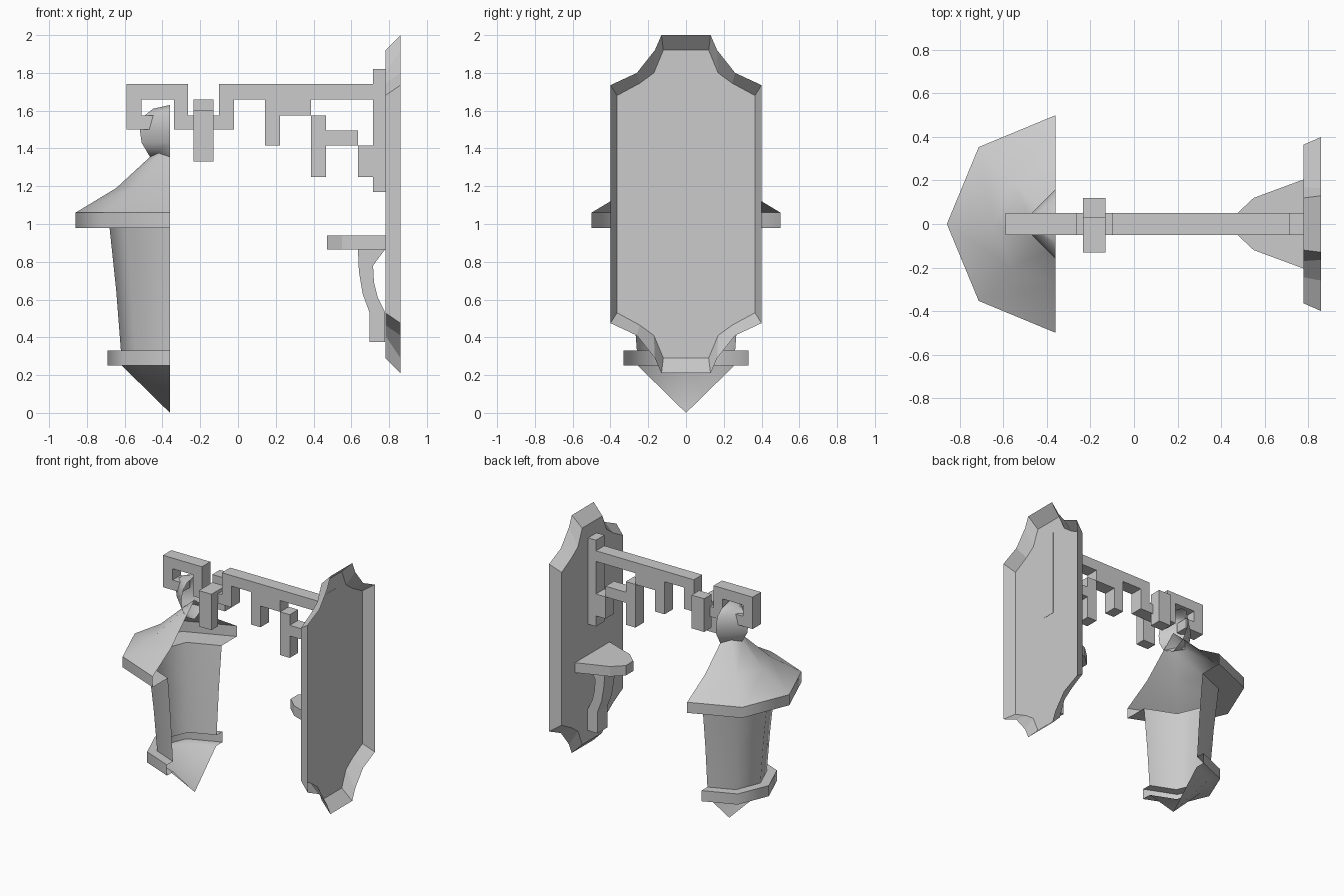
import bpy, bmesh, math

cube = bpy.data.objects.get("Cube")
if cube:
    bpy.data.objects.remove(cube, do_unlink=True)

stone = bpy.data.materials.new("light_grey")
stone.use_nodes = True
grey = (0.6, 0.6, 0.6, 1)
stone.diffuse_color = grey
stone.node_tree.nodes["Principled BSDF"].inputs["Base Color"].default_value = grey


def finish(name, bm, angle=None):
    mesh = bpy.data.meshes.new(name)
    bm.to_mesh(mesh)
    bm.free()
    mesh.materials.append(stone)
    obj = bpy.data.objects.new(name, mesh)
    bpy.context.collection.objects.link(obj)
    if angle:
        bpy.ops.object.select_all(action='DESELECT')
        obj.select_set(True)
        bpy.context.view_layer.objects.active = obj
        bpy.ops.object.shade_smooth_by_angle(angle=math.radians(angle))
    return obj


def prism(name, outline, place, low, high, angle=None):
    """Extrude an outline; place(a, b, depth) gives each 3D point."""
    bm = bmesh.new()
    rings = [[bm.verts.new(place(a, b, d)) for a, b in outline] for d in (low, high)]
    for ring in rings:
        bm.faces.new(ring)
    n = len(outline)
    for i in range(n):
        j = (i + 1) % n
        bm.faces.new((rings[0][i], rings[0][j], rings[1][j], rings[1][i]))
    bmesh.ops.recalc_face_normals(bm, faces=bm.faces)
    return finish(name, bm, angle)


def side(x, z, y):
    return (x, y, z)


def flat(x, y, z):
    return (x, y, z)


def across(y, z, x):
    return (x, y, z)


def half_turn(name, profile, steps, angle):
    """Open half shell turned about the upright axis of the lantern."""
    bm = bmesh.new()
    rows = []
    for r, z in profile:
        if r == 0:
            rows.append([bm.verts.new((-0.36, 0, z))] * (steps + 1))
        else:
            turns = [math.pi * (0.5 + i / steps) for i in range(steps + 1)]
            rows.append([bm.verts.new((-0.36 + r * math.cos(t), r * math.sin(t), z)) for t in turns])
    for low, high in zip(rows, rows[1:]):
        for i in range(steps):
            quad = (low[i], low[i + 1], high[i + 1], high[i])
            bm.faces.new(list(dict.fromkeys(quad)))
    return finish(name, bm, angle)


# Lantern: pointed base, ring, tapered body, brim and roof
half_turn("lantern_shell", [
    (0, 0), (0.255, 0.25), (0.33, 0.25), (0.33, 0.33), (0.26, 0.33), (0.285, 0.65),
    (0.32, 0.98), (0.5, 0.98), (0.5, 1.06), (0.285, 1.19), (0.106, 1.355), (0, 1.45)], 4, 50)

# Four-sided finial
half_turn("lantern_finial", [
    (0, 1.3), (0.106, 1.355), (0.15, 1.43), (0.16, 1.5), (0.14, 1.57),
    (0.09, 1.61), (0, 1.63)], 2, 50)

# Wall plate: open-backed dish with scooped corners
def plate_loop(corner):
    mid = 1.105
    top = corner + [(-y, z) for y, z in reversed(corner)]
    return top + [(-y, 2 * mid - z) for y, z in top]


rim = plate_loop([(0.4, 1.735), (0.26, 1.80), (0.165, 1.92), (0.13, 2.0)])
face = plate_loop([(0.365, 1.68), (0.245, 1.745), (0.17, 1.80), (0.12, 1.92)])
bm = bmesh.new()
front = [bm.verts.new((0.78, y, z)) for y, z in face]
back = [bm.verts.new((0.86, y, z)) for y, z in rim]
bm.faces.new(reversed(front))
for i in range(len(front)):
    j = (i + 1) % len(front)
    bm.faces.new((front[i], front[j], back[j], back[i]))
finish("wall_plate", bm)

# Fretwork bracket: long arm ending in a hooked key
arm = [(-0.10, 1.74), (0.715, 1.74), (0.715, 1.82), (0.782, 1.82), (0.782, 1.17),
       (0.715, 1.17), (0.715, 1.25), (0.635, 1.25), (0.635, 1.415), (0.715, 1.415),
       (0.715, 1.66), (0.386, 1.66), (0.386, 1.575), (0.222, 1.575), (0.222, 1.415),
       (0.143, 1.415), (0.143, 1.66), (-0.02, 1.66), (-0.02, 1.5), (-0.34, 1.5),
       (-0.34, 1.66), (-0.51, 1.66), (-0.51, 1.575), (-0.435, 1.575), (-0.435, 1.5),
       (-0.59, 1.5), (-0.59, 1.74), (-0.265, 1.74), (-0.265, 1.575), (-0.10, 1.575)]
prism("bracket_arm", arm, side, -0.05, 0.05)
prism("bracket_tooth", [(0.386, 1.575), (0.466, 1.575), (0.466, 1.495), (0.635, 1.495),
                        (0.635, 1.415), (0.466, 1.415), (0.466, 1.25), (0.386, 1.25)],
      side, -0.05, 0.05)

# Link hooked over the bracket
prism("bracket_link", [(-0.13, 1.33), (-0.05, 1.33), (-0.05, 1.52), (0.03, 1.52), (0.03, 1.41),
                       (0.12, 1.41), (0.12, 1.66), (0.03, 1.66), (0.03, 1.6), (-0.13, 1.6)],
      across, -0.235, -0.13)

# Small shelf, curved support and foot block
half = [(0.47, 0.045), (0.55, 0.12), (0.78, 0.205)]
prism("shelf", half + [(x, -y) for x, y in reversed(half)], flat, 0.865, 0.94)
prism("shelf_support", [(0.635, 0.865), (0.64, 0.75), (0.66, 0.63), (0.695, 0.535), (0.778, 0.535),
                        (0.74, 0.61), (0.72, 0.69), (0.715, 0.78), (0.778, 0.865)],
      side, -0.06, 0.06, 30)
prism("foot_block", [(0.695, 0.375), (0.779, 0.375), (0.779, 0.535), (0.695, 0.535)],
      side, -0.06, 0.06)
